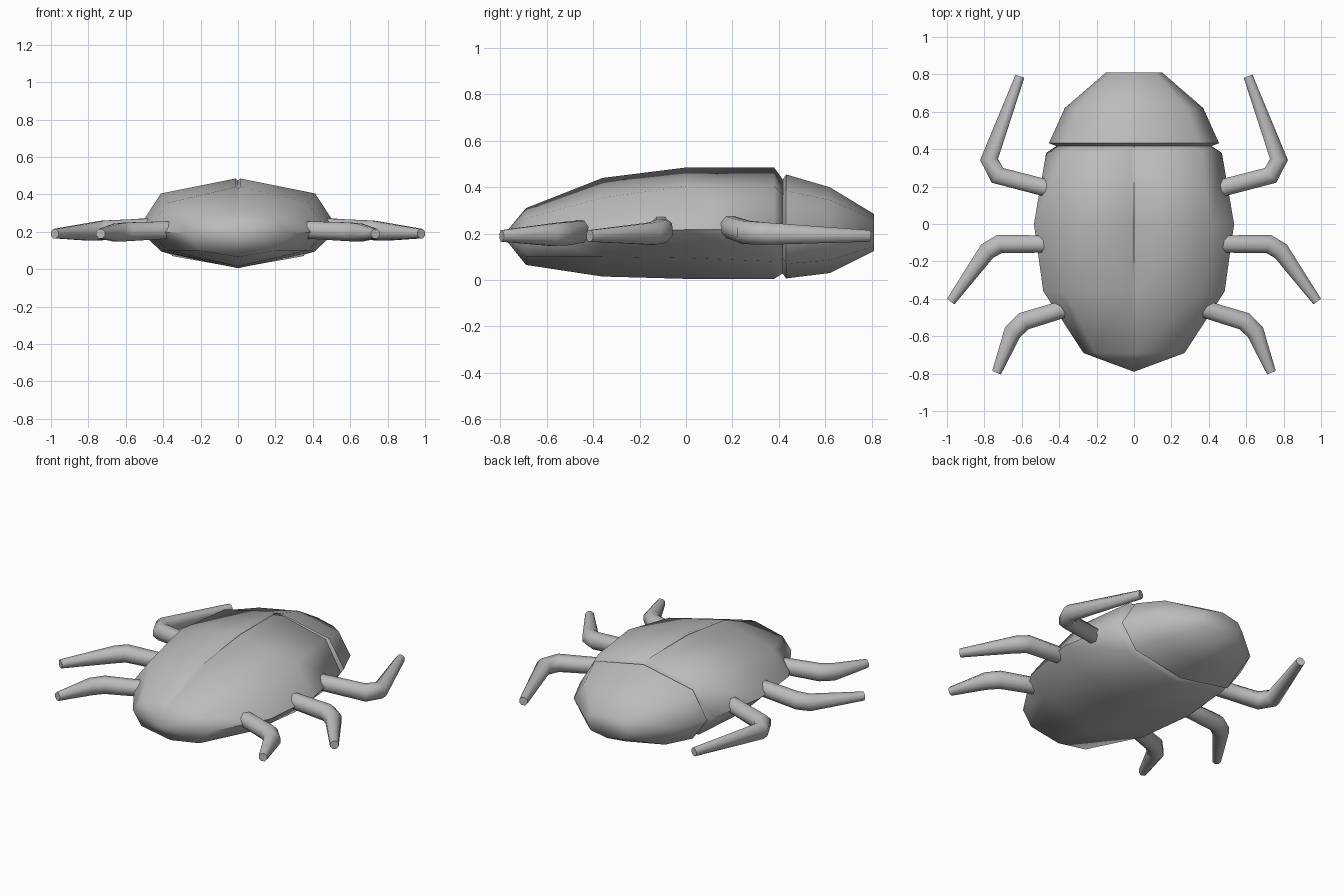
import bpy, bmesh, math
from mathutils import Vector

cube = bpy.data.objects.get("Cube")
if cube:
    bpy.data.objects.remove(cube, do_unlink=True)

grey = bpy.data.materials.new("shell_grey")
grey.use_nodes = True
grey.diffuse_color = (0.5, 0.5, 0.5, 1)
grey.node_tree.nodes["Principled BSDF"].inputs["Base Color"].default_value = (0.5, 0.5, 0.5, 1)


def loft(name, rings, smooth_angle):
    """Skin a list of equal-sized rings; a ring of one point closes to a tip."""
    bm = bmesh.new()
    loops = [[bm.verts.new(p) for p in ring] for ring in rings]
    for a, b in zip(loops, loops[1:]):
        n = max(len(a), len(b))
        for i in range(n):
            j = (i + 1) % n
            if len(a) == 1:
                bm.faces.new((a[0], b[j], b[i]))
            else:
                bm.faces.new((a[i], a[j], b[j], b[i]))
    for loop in (loops[0], loops[-1]):
        if len(loop) > 1:
            bm.faces.new(loop)
    bmesh.ops.recalc_face_normals(bm, faces=bm.faces)
    mesh = bpy.data.meshes.new(name)
    bm.to_mesh(mesh)
    bm.free()
    mesh.materials.append(grey)
    obj = bpy.data.objects.new(name, mesh)
    bpy.context.collection.objects.link(obj)
    bpy.ops.object.select_all(action='DESELECT')
    obj.select_set(True)
    bpy.context.view_layer.objects.active = obj
    bpy.ops.object.shade_smooth_by_angle(angle=math.radians(smooth_angle))
    return obj


def section(y, width, top, shoulder, mid, low, bottom, groove=0.0):
    """Symmetric shell cross-section, with an optional groove along the back."""
    inner = 0.77 * width
    half = [(inner, shoulder), (width, mid), (inner, low)]
    if groove:
        half.insert(0, (0.012, top))
    right = [(x, y, z) for x, z in half]
    left = [(-x, y, z) for x, z in reversed(half)]
    return [(0, y, top - groove)] + right + [(0, y, bottom)] + left


# Abdomen with the split wing cases
loft("abdomen", [
    [(0, -0.79, 0.19)],
    section(-0.69, 0.27, 0.31, 0.265, 0.19, 0.10, 0.065, 0.004),
    section(-0.36, 0.485, 0.44, 0.355, 0.205, 0.10, 0.015, 0.01),
    section(0.0, 0.535, 0.485, 0.405, 0.217, 0.095, 0.005, 0.012),
    section(0.38, 0.47, 0.485, 0.405, 0.217, 0.08, 0.005, 0.012),
    section(0.42, 0.41, 0.43, 0.365, 0.217, 0.10, 0.03, 0.008),
], 65)

# Thorax and head shield
loft("head_shield", [
    section(0.415, 0.41, 0.43, 0.365, 0.217, 0.10, 0.03),
    section(0.432, 0.455, 0.455, 0.385, 0.217, 0.07, 0.007),
    section(0.62, 0.37, 0.40, 0.345, 0.21, 0.085, 0.03),
    section(0.81, 0.15, 0.285, 0.26, 0.205, 0.145, 0.125),
], 65)


def leg(name, points, radii, side):
    """Tapered eight-sided tube along a bent path."""
    path = [Vector((x * side, y, z)) for x, y, z in points]
    rings = []
    for i, p in enumerate(path):
        before = (p - path[i - 1]).normalized() if i else Vector()
        after = (path[i + 1] - p).normalized() if i + 1 < len(path) else Vector()
        across = (before + after).cross(Vector((0, 0, 1))).normalized()
        ring = []
        for k in range(8):
            a = math.tau * (k + 0.5) / 8
            ring.append(p + radii[i] * (across * math.cos(a) + Vector((0, 0, math.sin(a)))))
        rings.append(ring)
    loft(name, rings, 50)


legs = {
    "front_leg": [(0.36, -0.45, 0.21), (0.59, -0.52, 0.20), (0.65, -0.58, 0.195), (0.735, -0.795, 0.19)],
    "middle_leg": [(0.47, -0.107, 0.225), (0.72, -0.107, 0.21), (0.785, -0.145, 0.20), (0.98, -0.415, 0.19)],
    "hind_leg": [(0.46, 0.19, 0.228), (0.73, 0.26, 0.205), (0.775, 0.345, 0.20), (0.61, 0.79, 0.19)],
}
for name, path in legs.items():
    for label, side in (("left", 1), ("right", -1)):
        leg(label + "_" + name, path, [0.05, 0.054, 0.052, 0.027], side)
